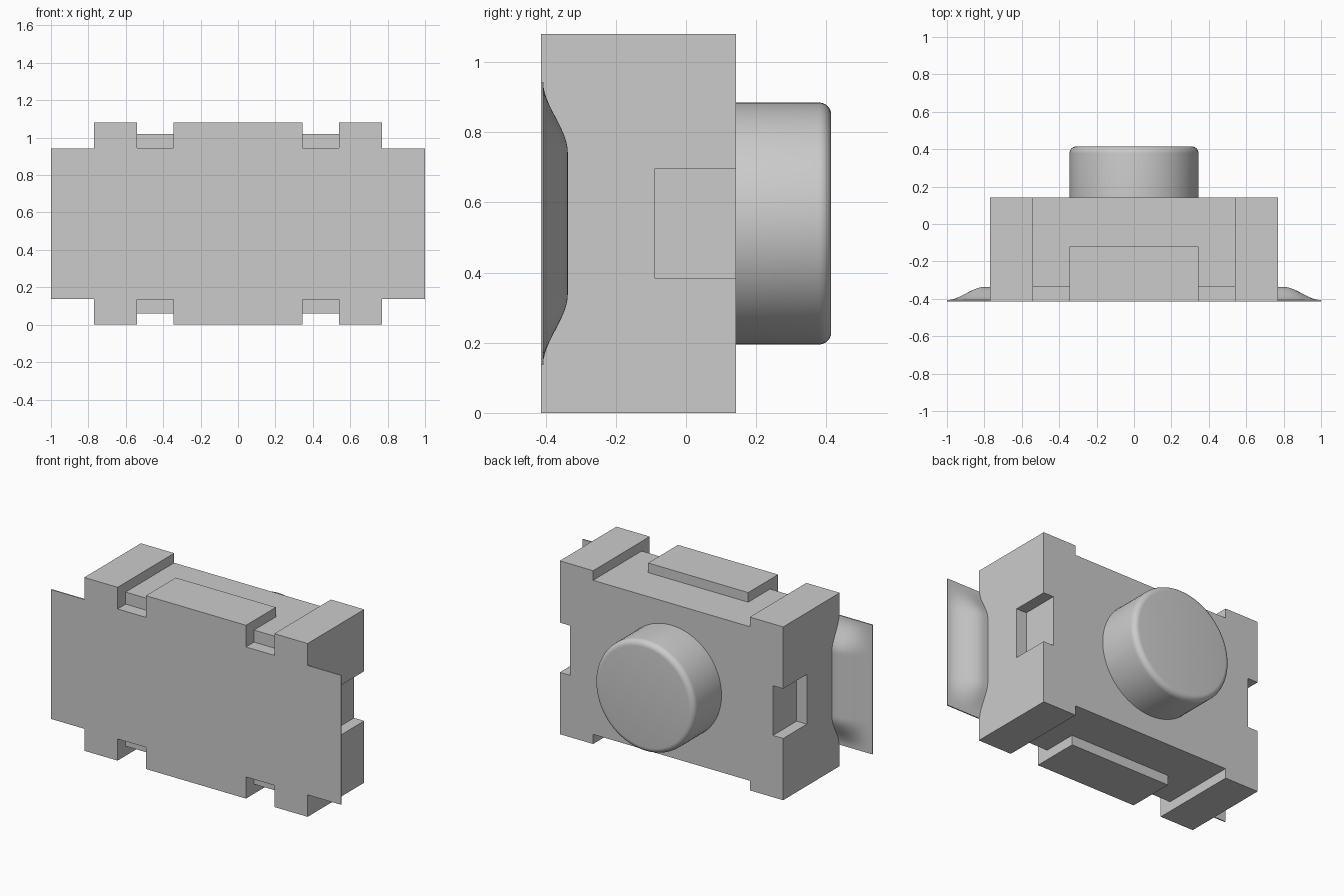
import bpy, bmesh, math

if "Cube" in bpy.data.objects:
    bpy.data.objects.remove(bpy.data.objects["Cube"])

CZ = 0.54  # height of the centre line

grey = bpy.data.materials.new("light grey")
grey.diffuse_color = (0.6, 0.6, 0.6, 1)
grey.use_nodes = True
grey.node_tree.nodes["Principled BSDF"].inputs["Base Color"].default_value = grey.diffuse_color


def make_object(name, bm):
    bmesh.ops.remove_doubles(bm, verts=bm.verts, dist=1e-5)
    bmesh.ops.recalc_face_normals(bm, faces=bm.faces)
    mesh = bpy.data.meshes.new(name)
    bm.to_mesh(mesh)
    bm.free()
    mesh.materials.append(grey)
    obj = bpy.data.objects.new(name, mesh)
    bpy.context.collection.objects.link(obj)
    return obj


def shade(obj, angle):
    bpy.ops.object.select_all(action='DESELECT')
    obj.select_set(True)
    bpy.context.view_layer.objects.active = obj
    bpy.ops.object.shade_smooth_by_angle(angle=math.radians(angle))


# Housing: a block on a cut grid, with edge channels, front slots and side pockets
XS = [-0.77, -0.70, -0.54, -0.345, 0.345, 0.54, 0.70, 0.77]
YS = [-0.414, -0.335, -0.12, -0.09, 0.143]
ZS = [CZ + d for d in (-0.54, -0.48, -0.405, -0.155, 0.155, 0.405, 0.48, 0.54)]


def solid(i, j, k):
    if not (0 <= i < len(XS) - 1 and 0 <= j < len(YS) - 1 and 0 <= k < len(ZS) - 1):
        return False
    x = abs(XS[i] + XS[i + 1]) / 2
    y = (YS[j] + YS[j + 1]) / 2
    z = abs((ZS[k] + ZS[k + 1]) / 2 - CZ)
    gap = 0.345 < x < 0.54
    channel = z > 0.48 and (gap or (x < 0.54 and y > -0.12))
    slot = z > 0.405 and gap and y < -0.335
    pocket = x > 0.70 and z < 0.155 and y > -0.09
    return not (channel or slot or pocket)


bm = bmesh.new()
axes = (XS, YS, ZS)
for i in range(len(XS) - 1):
    for j in range(len(YS) - 1):
        for k in range(len(ZS) - 1):
            if not solid(i, j, k):
                continue
            for a in range(3):
                for side in (0, 1):
                    cell = [i, j, k]
                    cell[a] += 1 if side else -1
                    if solid(*cell):
                        continue
                    b, c = (a + 1) % 3, (a + 2) % 3
                    quad = []
                    for u, v in ((0, 0), (1, 0), (1, 1), (0, 1)):
                        idx = [i, j, k]
                        idx[a] += side
                        idx[b] += u
                        idx[c] += v
                        quad.append(bm.verts.new([axes[n][idx[n]] for n in range(3)]))
                    bm.faces.new(quad)
bmesh.ops.remove_doubles(bm, verts=bm.verts, dist=1e-5)
bmesh.ops.recalc_face_normals(bm, faces=bm.faces)
bmesh.ops.dissolve_limit(bm, angle_limit=0.01, verts=bm.verts, edges=bm.edges)
make_object("housing", bm)

# Round button on the back, a turned profile with a rounded rim
R, FILLET, Y0, Y1 = 0.345, 0.035, 0.143, 0.414
profile = [(R, Y0)]
for n in range(7):
    t = math.radians(15 * n)
    profile.append((R - FILLET + FILLET * math.cos(t), Y1 - FILLET + FILLET * math.sin(t)))
bm = bmesh.new()
SEG = 64
rings = [[bm.verts.new((r * math.cos(2 * math.pi * s / SEG), y,
                        CZ + r * math.sin(2 * math.pi * s / SEG))) for s in range(SEG)]
         for r, y in profile]
for lo, hi in zip(rings, rings[1:]):
    for s in range(SEG):
        bm.faces.new((lo[s], lo[(s + 1) % SEG], hi[(s + 1) % SEG], hi[s]))
bm.faces.new(rings[0])
bm.faces.new(rings[-1])
shade(make_object("button", bm), 30)


# Side flanges: flat front, back swelling smoothly towards the housing
def ease(d):
    t = max(0.0, min(1.0, d / 0.2))
    return t * t * (3 - 2 * t)


def flange(name, sign):
    half, nx, nz = 0.403, 16, 56
    bm = bmesh.new()
    back = []
    for p in range(nx + 1):
        x = 0.77 + 0.23 * p / nx
        col = []
        for q in range(nz + 1):
            d = -half + 2 * half * q / nz
            y = -0.407 + 0.07 * ease(1.0 - x) * ease(half - abs(d))
            col.append(bm.verts.new((sign * x, y, CZ + d)))
        back.append(col)
    for p in range(nx):
        for q in range(nz):
            bm.faces.new((back[p][q], back[p + 1][q], back[p + 1][q + 1], back[p][q + 1]))
    # close the rim down to the flat front
    rim = [e for e in bm.edges if e.is_boundary]
    new = bmesh.ops.extrude_edge_only(bm, edges=rim)["geom"]
    for v in new:
        if isinstance(v, bmesh.types.BMVert):
            v.co.y = -0.414
    bmesh.ops.holes_fill(bm, edges=[e for e in bm.edges if e.is_boundary], sides=0)
    shade(make_object(name, bm), 40)


flange("right_flange", 1)
flange("left_flange", -1)
